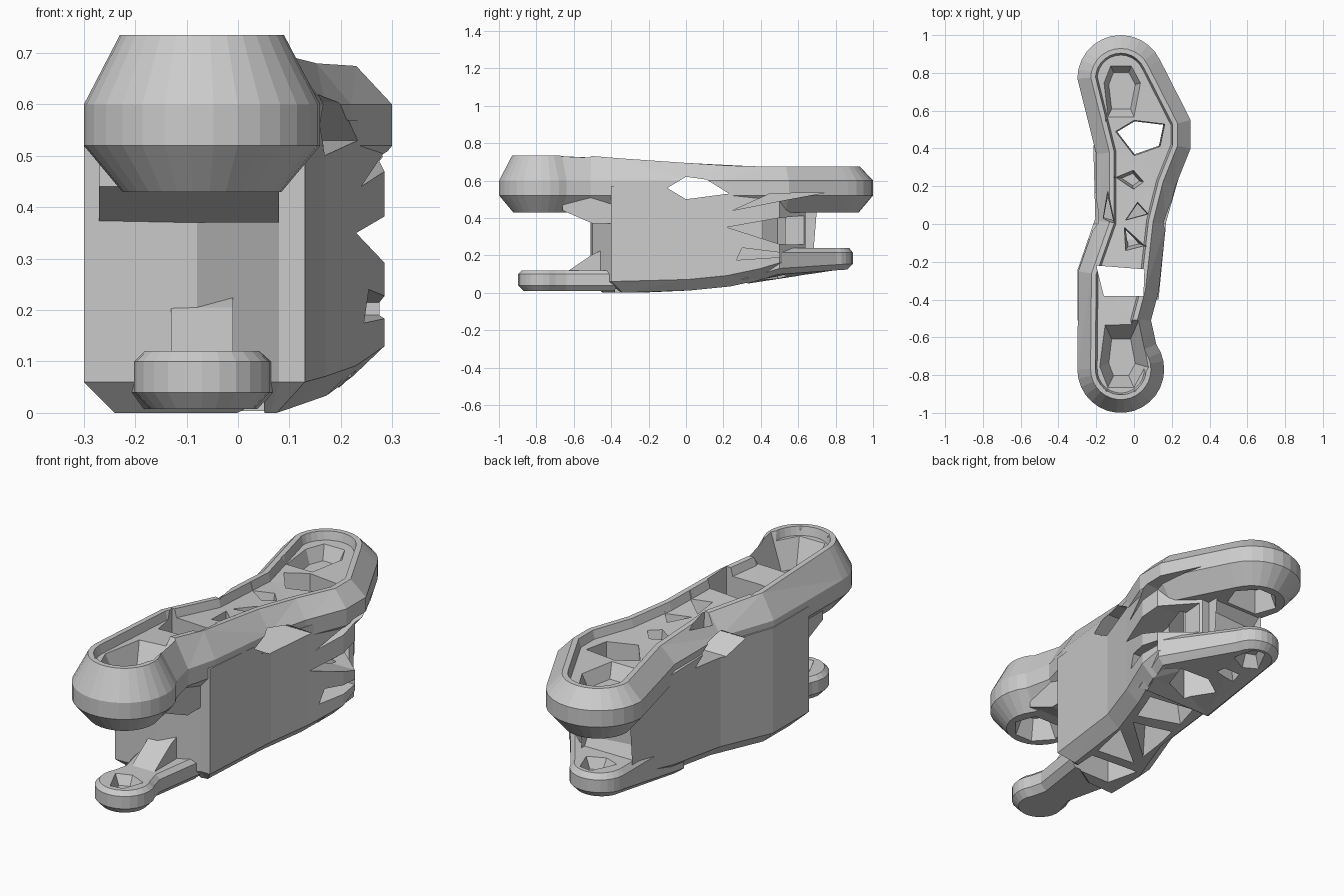
import bpy, bmesh
from math import sin, cos, radians
from mathutils import Vector

if "Cube" in bpy.data.objects:
    bpy.data.objects.remove(bpy.data.objects["Cube"])


def lerp(y, pts):
    # piecewise-linear height along the arm
    if y <= pts[0][0]:
        return pts[0][1]
    for (a, za), (b, zb) in zip(pts, pts[1:]):
        if y <= b:
            return za + (zb - za) * (y - a) / (b - a)
    return pts[-1][1]


def arc(cx, cy, r, a0, a1, n):
    return [(cx + r * cos(radians(a0 + (a1 - a0) * i / n)),
             cy + r * sin(radians(a0 + (a1 - a0) * i / n))) for i in range(n + 1)]


def inset(poly, d):
    # mitred inset of a counter-clockwise outline
    out, n = [], len(poly)
    for i in range(n):
        p, a, b = (Vector(poly[k % n]) for k in (i, i - 1, i + 1))
        e, f = (p - a).normalized(), (b - p).normalized()
        n1, n2 = Vector((-e.y, e.x)), Vector((-f.y, f.x))
        out.append(p + (n1 + n2) * d / max(0.4, 1 + n1.dot(n2)))
    return out


def stack(name, rings):
    # closed solid from a stack of equal-length rings
    bm = bmesh.new()
    vs = [[bm.verts.new(p) for p in ring] for ring in rings]
    n = len(vs[0])
    for lo, hi in zip(vs, vs[1:]):
        for i in range(n):
            bm.faces.new((lo[i], lo[(i + 1) % n], hi[(i + 1) % n], hi[i]))
    bm.faces.new(vs[0][::-1])
    bm.faces.new(vs[-1])
    bmesh.ops.triangulate(bm, faces=bm.faces[:])
    bmesh.ops.recalc_face_normals(bm, faces=bm.faces[:])
    me = bpy.data.meshes.new(name)
    bm.to_mesh(me)
    bm.free()
    ob = bpy.data.objects.new(name, me)
    bpy.context.collection.objects.link(ob)
    return ob


def layered(name, poly, layers):
    # layers: (inset, height function of y)
    return stack(name, [[(p.x, p.y, h(p.y)) for p in inset(poly, d)] for d, h in layers])


def pocket(poly, z0, z1, s0=1, s1=1, dy=0):
    # tapered vertical cutter
    cx = sum(p[0] for p in poly) / len(poly)
    cy = sum(p[1] for p in poly) / len(poly)
    return stack("cutter", [[(cx + (x - cx) * s, cy + (y - cy) * s + o, z) for x, y in poly]
                            for z, s, o in ((z0, s0, 0), (z1, s1, dy))])


def side(poly, x0, x1):
    return stack("side_prism", [[(x, y, z) for y, z in poly] for x in (x0, x1)])


def combine(base, other, op):
    m = base.modifiers.new("b", 'BOOLEAN')
    m.operation, m.solver, m.object = op, 'EXACT', other
    dg = bpy.context.evaluated_depsgraph_get()
    me = bpy.data.meshes.new_from_object(base.evaluated_get(dg))
    base.modifiers.clear()
    base.data = me
    bpy.data.objects.remove(other, do_unlink=True)


top = lambda y: lerp(y, [(-0.55, 0.735), (-0.25, 0.71), (0.3, 0.675)])
base = lambda y: lerp(y, [(-0.1, 0.0), (0.3, 0.04), (0.5, 0.1), (0.88, 0.125)])
flat = lambda z: (lambda y: z)
above = lambda f, d: (lambda y: f(y) + d)

# upper arm with chamfered rim and recessed top
upper = (arc(-0.07, -0.77, 0.23, 180, 395, 18)
         + [(0.09, -0.51), (0.13, -0.36), (0.17, 0.0), (0.22, 0.2), (0.3, 0.4), (0.3, 0.55)]
         + arc(-0.07, 0.77, 0.23, 25, 180, 12)
         + [(-0.2, 0.37), (-0.2, 0.02), (-0.295, -0.25)])
link = layered("truss_link", upper, [
    (0.075, flat(0.43)), (0, flat(0.52)), (0, flat(0.60)), (0.07, top),
    (0.095, top), (0.105, above(top, -0.04))])

# central web
web = [(-0.3, -0.51), (-0.08, -0.5), (0.08, -0.4), (0.13, -0.4), (0.17, 0.01),
       (0.23, 0.22), (0.285, 0.4), (0.275, 0.5), (0.12, 0.64), (-0.19, 0.63),
       (-0.215, 0.4), (-0.205, 0.03), (-0.298, -0.24)]
parts = [layered("web", web, [(0.06, base), (0, above(base, 0.06)), (0, flat(0.57))])]

# lower front and rear pads with their necks
front = arc(-0.07, -0.765, 0.132, 150, 390, 16) + [(0.03, -0.64), (0.08, -0.3), (-0.25, -0.3), (-0.17, -0.64)]
parts.append(layered("lower_front_arm", front, [
    (0.03, flat(0.008)), (0, flat(0.04)), (0, flat(0.10)), (0.02, flat(0.12))]))
rear = arc(-0.07, 0.76, 0.132, 20, 180, 12) + [(-0.2, 0.3), (0.22, 0.3), (0.27, 0.5)]
parts.append(layered("lower_rear_arm", rear, [
    (0.03, base), (0, above(base, 0.03)), (0, flat(0.215)), (0.02, flat(0.24))]))

# gussets joining the arms to the web
parts += [side([(-0.66, 0.44), (-0.5, 0.37), (-0.38, 0.37), (-0.38, 0.55), (-0.66, 0.55)], -0.27, 0.08),
          side([(-0.66, 0.06), (-0.42, 0.03), (-0.42, 0.24), (-0.5, 0.205), (-0.64, 0.11)], -0.13, -0.01),
          side([(0.55, 0.2), (0.68, 0.2), (0.6, 0.36), (0.7, 0.45), (0.55, 0.5)], -0.19, 0.08)]
for p in parts:
    combine(link, p, 'UNION')

cuts = []
# sloped end pockets, above and below
for s in (-1, 1):
    hexa = [(-0.17, 0.5), (0.03, 0.5), (0.08, 0.76), (0.01, 0.89), (-0.15, 0.89), (-0.2, 0.76)]
    cuts.append(pocket([(x, s * y) for x, y in hexa], 0.57, 0.75, 0.5, 1.02))
    under = [(-0.16, 0.69), (0.02, 0.69), (0.06, 0.8), (-0.02, 0.89), (-0.12, 0.89), (-0.2, 0.8)]
    cuts.append(pocket([(x, s * y) for x, y in under], 0.4, 0.53, 1.05, 0.6))
# pockets in the lower pads
tri = [(-0.15, -0.73), (-0.09, -0.86), (-0.02, -0.85), (0.02, -0.74), (-0.07, -0.7)]
cuts += [pocket(tri, 0.075, 0.14, 0.6, 1.05),
         pocket([(x, -y) for x, y in tri], 0.19, 0.26, 0.6, 1.05),
         pocket([(x, -y) for x, y in tri], 0.09, 0.17, 1.05, 0.6)]
# openings running from top to bottom
cuts += [pocket([(-0.2, -0.22), (-0.16, -0.38), (0.05, -0.38), (0.055, -0.24)], -0.1, 0.8),
         pocket([(0.0, 0.36), (0.14, 0.41), (0.165, 0.53), (0.0, 0.55), (-0.1, 0.49)], -0.1, 0.8, 0.9, 1)]
# small triangular truss pockets on the top
for poly in ([(-0.12, 0.25), (0, 0.17), (0.07, 0.22), (0, 0.3)],
             [(-0.14, 0.19), (-0.17, 0.02), (-0.1, 0.0)],
             [(0.02, 0.13), (-0.06, 0.01), (0.09, 0.05)],
             [(-0.06, 0.0), (-0.05, -0.15), (0.07, -0.12)]):
    cuts.append(pocket(poly, 0.55, 0.75, 0.5, 1.1))
# truss pockets on the underside
for poly in ([(-0.14, -0.17), (0.06, -0.19), (0.1, 0.02)],
             [(-0.14, -0.1), (0.09, 0.1), (-0.12, 0.14)],
             [(-0.12, 0.2), (0.11, 0.15), (0.16, 0.3), (-0.1, 0.33)],
             [(-0.13, 0.58), (0.04, 0.6), (0.02, 0.67), (-0.12, 0.67)]):
    deep = 0.34 if poly[0][1] < 0.5 else 0.18
    cuts.append(pocket(poly, -0.03, deep, 1.08, 0.35))
# side window and the slots at the rear right
cuts += [side([(-0.1, 0.56), (0.0, 0.5), (0.23, 0.53), (0.11, 0.605), (0.0, 0.62)], -0.5, 0.5),
         side([(0.22, 0.35), (0.5, 0.26), (0.72, 0.255), (0.72, 0.42), (0.5, 0.40)], 0.13, 0.5),
         side([(0.25, 0.44), (0.5, 0.49), (0.74, 0.535), (0.45, 0.53)], 0.19, 0.5),
         side([(0.27, 0.175), (0.5, 0.19), (0.5, 0.215), (0.3, 0.24)], 0.18, 0.5)]
for c in cuts:
    combine(link, c, 'DIFFERENCE')
